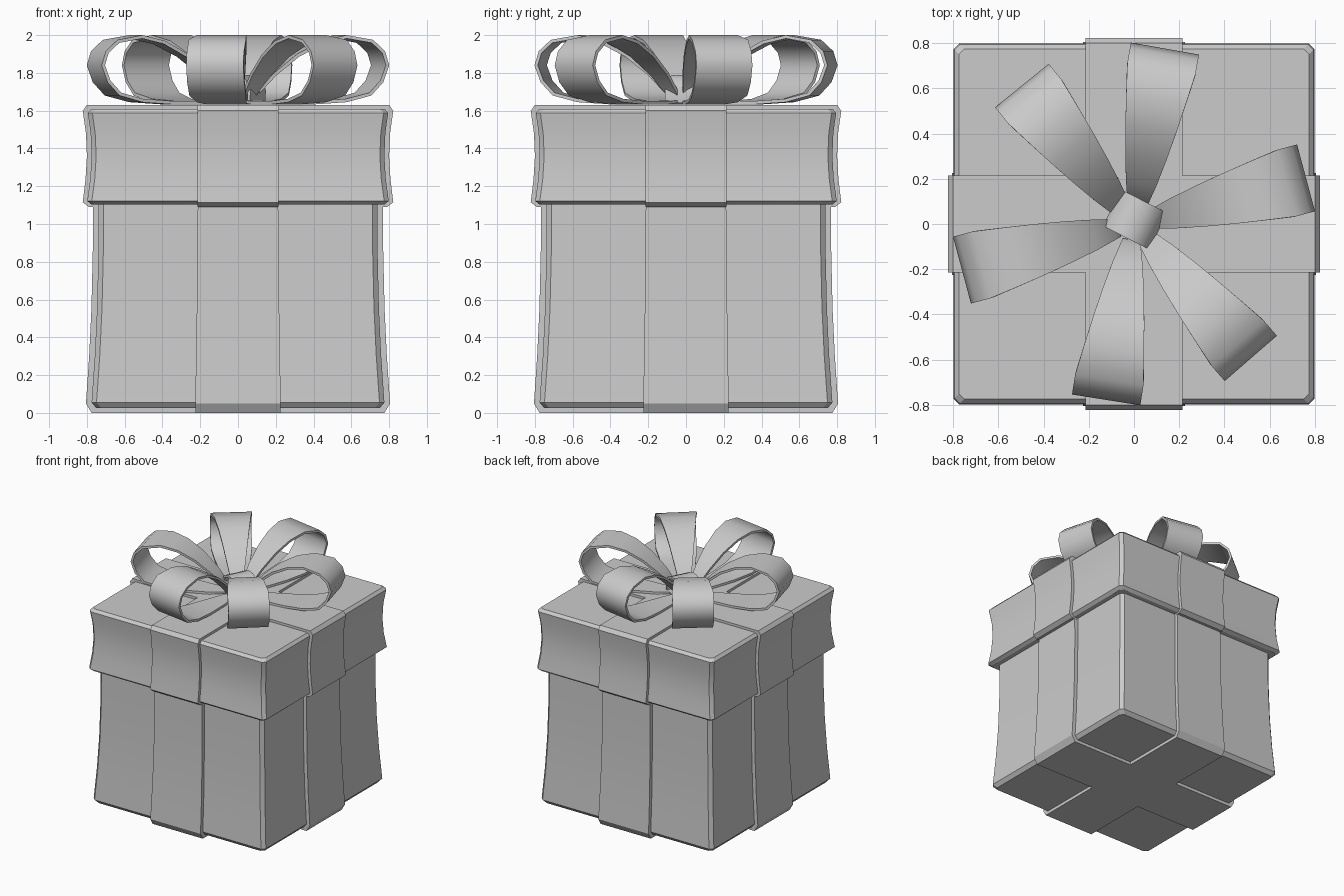
import bpy, bmesh, math
from mathutils import Vector

if "Cube" in bpy.data.objects:
    bpy.data.objects.remove(bpy.data.objects["Cube"])

grey = bpy.data.materials.new("plain grey")
grey.diffuse_color = (0.6, 0.6, 0.6, 1)
grey.use_nodes = True
grey.node_tree.nodes["Principled BSDF"].inputs["Base Color"].default_value = grey.diffuse_color


def finish(name, bm, angle):
    bmesh.ops.recalc_face_normals(bm, faces=bm.faces)
    mesh = bpy.data.meshes.new(name)
    bm.to_mesh(mesh)
    bm.free()
    mesh.materials.append(grey)
    obj = bpy.data.objects.new(name, mesh)
    bpy.context.collection.objects.link(obj)
    bpy.ops.object.select_all(action='DESELECT')
    obj.select_set(True)
    bpy.context.view_layer.objects.active = obj
    bpy.ops.object.shade_smooth_by_angle(angle=math.radians(angle))
    return obj


def loft(name, sections):
    """Stack of matching outlines [(z, points)], capped at both ends."""
    bm = bmesh.new()
    rings = [[bm.verts.new((x, y, z)) for x, y in pts] for z, pts in sections]
    n = len(rings[0])
    for a, b in zip(rings, rings[1:]):
        for i in range(n):
            j = (i + 1) % n
            bm.faces.new((a[i], a[j], b[j], b[i]))
    bm.faces.new(rings[0][::-1])
    bm.faces.new(rings[-1])
    return finish(name, bm, 30)


def four_ways(points):
    """Repeat an outline piece around the four sides."""
    out = []
    for k in range(4):
        c, s = [(1, 0), (0, 1), (-1, 0), (0, -1)][k]
        out += [(c * x - s * y, s * x + c * y) for x, y in points]
    return out


def square(h, cut=0.026):
    return four_ways([(h, -h + cut), (h, h - cut)])


def cross(h, w):
    return four_ways([(h, -w), (h, w), (w, w)])


# Box body: slightly waisted, chamfered edges
body = [(0.025, 0.75), (0.055, 0.775), (0.3, 0.758), (0.55, 0.746),
        (0.85, 0.739), (1.2, 0.737)]
loft("box_body", [(z, square(h)) for z, h in body])

# Lid with gently hollow sides
lid = [(1.102, 0.775), (1.122, 0.798), (1.24, 0.782), (1.36, 0.775),
       (1.48, 0.780), (1.588, 0.795), (1.61, 0.775)]
loft("lid", [(z, square(h, 0.024)) for z, h in lid])

# Ribbon wrapped crosswise around the body
wrap = [(0.0, 0.775, 0.226), (0.05, 0.805, 0.226), (0.3, 0.788, 0.222),
        (0.55, 0.776, 0.218), (0.85, 0.769, 0.215), (1.2, 0.767, 0.212)]
loft("body_ribbon", [(z, cross(h, w)) for z, h, w in wrap])

# Ribbon wrapped crosswise around the lid
wrap = [(1.09, 0.79), (1.115, 0.822), (1.24, 0.807), (1.36, 0.800),
        (1.48, 0.805), (1.60, 0.822), (1.63, 0.80)]
loft("lid_ribbon", [(z, cross(h, 0.214)) for z, h in wrap])


def band(name, outline, width, angle, thick=0.018, centre=(0, 0)):
    """Closed flat band following an (r, z) outline, turned about z."""
    pts = [Vector(p) for p in outline]
    n = len(pts)
    inner = []
    for i, p in enumerate(pts):
        d1 = (p - pts[i - 1]).normalized()
        d2 = (pts[(i + 1) % n] - p).normalized()
        t = (d1 + d2).normalized()
        inner.append(p + Vector((t.y, -t.x)) * thick)
    c, s = math.cos(angle), math.sin(angle)
    bm = bmesh.new()

    def vert(p, half):
        return bm.verts.new((centre[0] + c * p.x - s * half,
                             centre[1] + s * p.x + c * half, p.y))

    rows = []
    for p, q in zip(pts, inner):
        h = width(p.x)
        rows.append([vert(p, -h), vert(p, h), vert(q, h), vert(q, -h)])
    for i in range(n):
        a, b = rows[i], rows[(i + 1) % n]
        for k in range(4):
            m = (k + 1) % 4
            bm.faces.new((a[k], a[m], b[m], b[k]))
    return finish(name, bm, 55)


# Bow loops, wide at the tip and pinched at the middle
loop = [(0.07, 1.645), (0.09, 1.70), (0.18, 1.80), (0.30, 1.90), (0.43, 1.97),
        (0.56, 2.0), (0.70, 1.975), (0.765, 1.915), (0.788, 1.84),
        (0.755, 1.75), (0.69, 1.68), (0.56, 1.645), (0.40, 1.634), (0.20, 1.632)]


def loop_width(r):
    return 0.153 * min(1, max(r, 0.05) / 0.7) ** 0.6


for i, deg in enumerate((15, 80, 129, 195, 261, 311)):
    band(f"bow_loop_{i + 1}", loop, loop_width, math.radians(deg))

# Knot: short rounded band over the middle of the bow
knot = [(-0.11, 1.64), (-0.115, 1.71), (-0.085, 1.765), (-0.03, 1.79),
        (0.03, 1.79), (0.085, 1.765), (0.115, 1.71), (0.11, 1.64)]
band("bow_knot", knot, lambda r: 0.09, math.radians(-27),
     centre=(0.005, 0.02))
